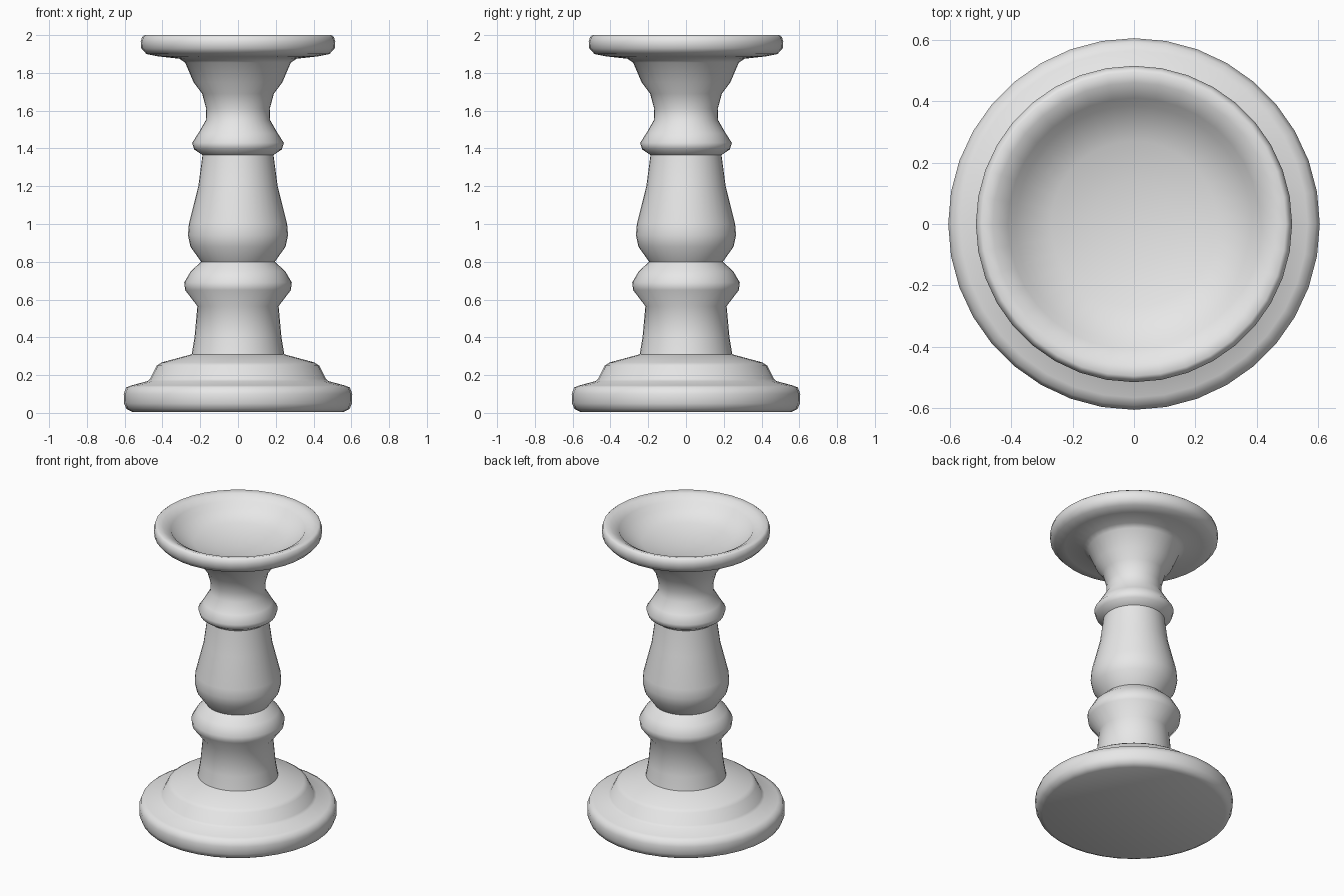
import bpy, bmesh, math

if "Cube" in bpy.data.objects:
    bpy.data.objects.remove(bpy.data.objects["Cube"])

SIDES = 36

# Turned outline (radius, height), from underside centre up and over into the dish
profile = [
    # foot
    (0, 0.005), (0.56, 0.005), (0.59, 0.02), (0.603, 0.05), (0.605, 0.10),
    (0.592, 0.135), (0.565, 0.145), (0.48, 0.168), (0.465, 0.18),
    (0.43, 0.25), (0.405, 0.267), (0.245, 0.31),
    # lower neck and lower ring
    (0.23, 0.40), (0.215, 0.565), (0.28, 0.65), (0.285, 0.69),
    (0.25, 0.75), (0.195, 0.80),
    # vase-shaped stem
    (0.252, 0.88), (0.265, 0.94), (0.26, 1.0), (0.21, 1.2), (0.188, 1.365),
    # upper ring and waist
    (0.232, 1.395), (0.243, 1.43), (0.21, 1.48), (0.17, 1.55),
    (0.168, 1.61), (0.19, 1.69),
    # cup and top plate
    (0.235, 1.75), (0.28, 1.855), (0.31, 1.875), (0.42, 1.887), (0.485, 1.90),
    (0.512, 1.93), (0.515, 1.965), (0.508, 1.99), (0.495, 2.0),
    # rim slope and hollow dish
    (0.46, 1.992), (0.41, 1.965), (0.385, 1.925), (0.27, 1.88),
    (0.14, 1.855), (0, 1.845),
]

stone = bpy.data.materials.new("plain grey")
stone.diffuse_color = (0.8, 0.8, 0.8, 1)
stone.use_nodes = True
stone.node_tree.nodes["Principled BSDF"].inputs["Base Color"].default_value = stone.diffuse_color

# Spin the outline around the z axis
bm = bmesh.new()
rings = []
for r, z in profile:
    if r == 0:
        rings.append([bm.verts.new((0, 0, z))] * SIDES)
    else:
        rings.append([bm.verts.new((r * math.cos(math.tau * i / SIDES),
                                    r * math.sin(math.tau * i / SIDES), z))
                      for i in range(SIDES)])
for low, high in zip(rings, rings[1:]):
    for i in range(SIDES):
        j = (i + 1) % SIDES
        corners = dict.fromkeys((low[i], low[j], high[j], high[i]))
        bm.faces.new(list(corners))
bmesh.ops.recalc_face_normals(bm, faces=bm.faces)

mesh = bpy.data.meshes.new("candle_holder")
bm.to_mesh(mesh)
bm.free()
mesh.materials.append(stone)
holder = bpy.data.objects.new("candle_holder", mesh)
bpy.context.collection.objects.link(holder)

# Soft turned surface with the sharpest steps kept crisp
bpy.context.view_layer.objects.active = holder
holder.select_set(True)
bpy.ops.object.shade_smooth_by_angle(angle=math.radians(60))
